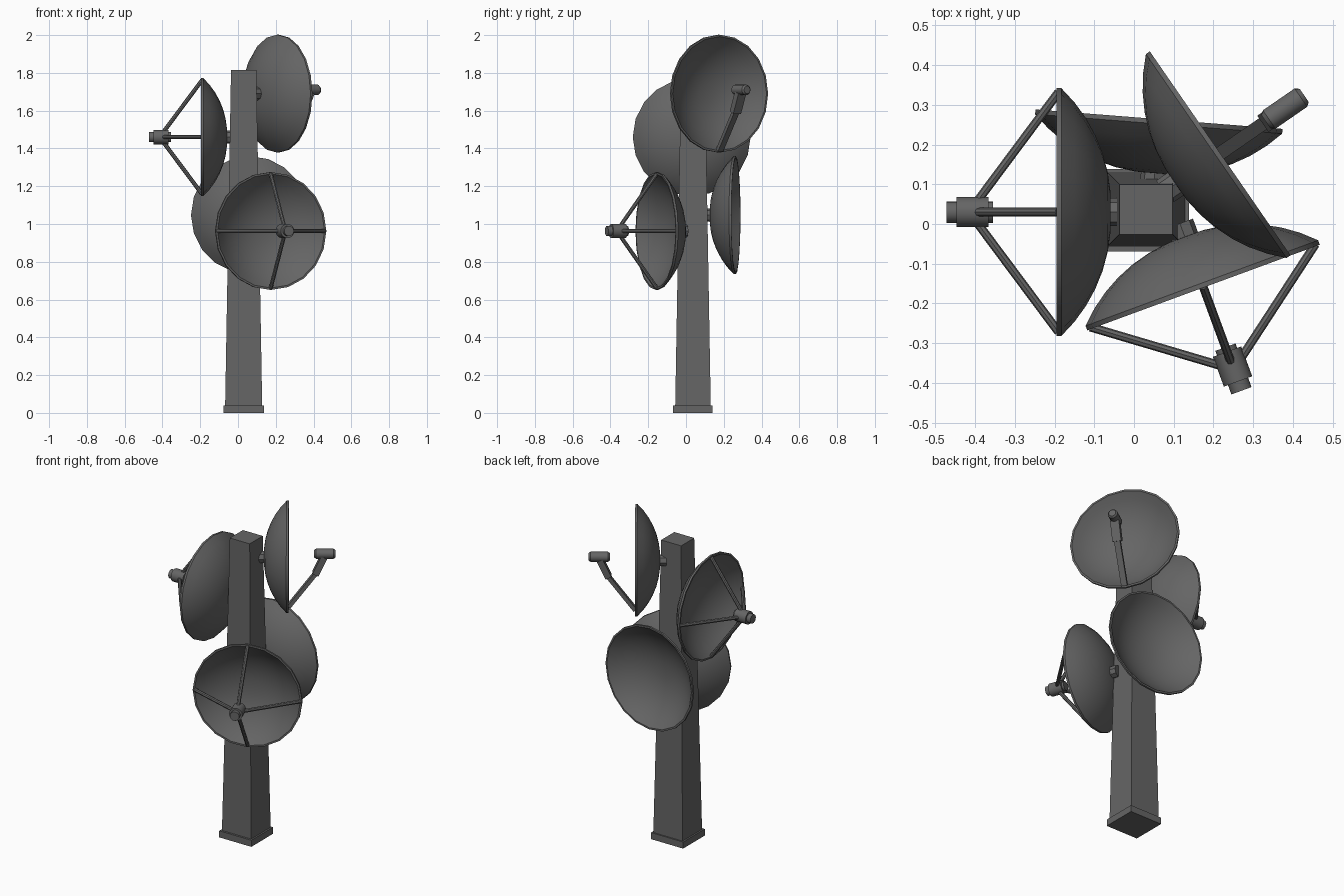
import bpy, bmesh, math
from mathutils import Vector, Matrix

if "Cube" in bpy.data.objects:
    bpy.data.objects.remove(bpy.data.objects["Cube"], do_unlink=True)

grey = bpy.data.materials.new("dark_grey_metal")
grey.use_nodes = True
colour = (0.13, 0.13, 0.13, 1)
grey.diffuse_color = colour
grey.node_tree.nodes["Principled BSDF"].inputs["Base Color"].default_value = colour

RADIUS, DEPTH, SIDES = 0.312, 0.137, 20


def finish(name, bm, matrix=None, smooth=True):
    bmesh.ops.recalc_face_normals(bm, faces=bm.faces)
    mesh = bpy.data.meshes.new(name)
    bm.to_mesh(mesh)
    bm.free()
    mesh.materials.append(grey)
    obj = bpy.data.objects.new(name, mesh)
    bpy.context.scene.collection.objects.link(obj)
    if matrix:
        obj.matrix_world = matrix
    if smooth:
        bpy.ops.object.select_all(action="DESELECT")
        obj.select_set(True)
        bpy.context.view_layer.objects.active = obj
        bpy.ops.object.shade_smooth_by_angle(angle=math.radians(35))
    return obj


def lathe(name, profile, matrix, sides):
    """Spin (radius, height) points around local z."""
    bm = bmesh.new()
    verts = [bm.verts.new((r, 0, h)) for r, h in profile]
    edges = [bm.edges.new(pair) for pair in zip(verts, verts[1:])]
    bmesh.ops.spin(bm, geom=verts + edges, angle=math.tau, steps=sides,
                   axis=(0, 0, 1), cent=(0, 0, 0))
    bmesh.ops.remove_doubles(bm, verts=bm.verts, dist=0.0005)
    return finish(name, bm, matrix)


def tapered_box(name, centre, bottom, top, z0, z1):
    bm = bmesh.new()
    bmesh.ops.create_cube(bm, size=2)
    for v in bm.verts:
        half, z = (top, z1) if v.co.z > 0 else (bottom, z0)
        v.co = (centre[0] + v.co.x * half[0], centre[1] + v.co.y * half[1], z)
    finish(name, bm, smooth=False)


def bar(name, frame, start, end, width, thick):
    """Box between two points of a dish frame; width runs across the dish."""
    a, b = Vector(start), Vector(end)
    along = (b - a).normalized()
    across = Vector((1, 0, 0))
    rot = Matrix((across, along.cross(across), along)).transposed().to_4x4()
    bm = bmesh.new()
    bmesh.ops.create_cube(bm, size=1)
    bmesh.ops.scale(bm, vec=(width, thick, (b - a).length), verts=bm.verts)
    finish(name, bm, frame @ Matrix.Translation((a + b) / 2) @ rot, smooth=False)


def rod(name, frame, start, end, radius):
    a, b = Vector(start), Vector(end)
    rot = (b - a).to_track_quat("Z", "Y").to_matrix().to_4x4()
    lathe(name, [(0, 0), (radius, 0), (radius, (b - a).length), (0, (b - a).length)],
          frame @ Matrix.Translation(a) @ rot, 8)


def dish(name, centre, angle):
    """Dish frame: local z points out of the bowl, local y points up."""
    out = Vector((math.cos(angle), math.sin(angle), 0))
    up = Vector((0, 0, 1))
    rot = Matrix((up.cross(out), up, out)).transposed().to_4x4()
    frame = Matrix.Translation(centre) @ rot
    steps, lip, wall = 7, 0.012, 0.01
    sphere = (RADIUS ** 2 + DEPTH ** 2) / (2 * DEPTH)
    sweep = math.asin(RADIUS / sphere)
    arc = [(sphere * math.sin(sweep * i / steps),
            sphere * (1 - math.cos(sweep * i / steps)) - DEPTH)
           for i in range(steps + 1)]
    outer = [(r, h - lip * r / RADIUS) for r, h in arc]
    inner = [(r * (1 - wall / RADIUS), h + wall * (1 - r / RADIUS)) for r, h in arc]
    lathe(name, outer + [(RADIUS, 0)] + inner[::-1], frame, SIDES)
    # short mount behind the bowl
    rod(name + "_mount", frame, (0, 0, -DEPTH - 0.035), (0, 0, -DEPTH + 0.008), 0.035)
    return frame


def tripod_feed(name, frame):
    # four struts from the rim to a stepped receiver
    for i in range(4):
        a = i * math.pi / 2
        reach = RADIUS - 0.01
        rod(f"{name}_strut_{i + 1}", frame,
            (reach * math.cos(a), reach * math.sin(a), -0.005), (0, 0, 0.22), 0.011)
    lathe(name + "_receiver",
          [(0, 0.16), (0.027, 0.16), (0.027, 0.172), (0.038, 0.172), (0.038, 0.252),
           (0.027, 0.252), (0.027, 0.277), (0, 0.277)], frame, 16)


# mast
tapered_box("mast_base", (0.03, 0.035), (0.108, 0.104), (0.108, 0.104), 0, 0.04)
tapered_box("mast", (0.03, 0.037), (0.098, 0.094), (0.067, 0.063), 0.04, 1.815)

# dishes
right_dish = dish("right_dish", (-0.195, 0.03, 1.46), math.pi)
front_dish = dish("front_dish", (0.175, -0.16, 0.963), math.radians(-69.8))
top_dish = dish("top_dish", (0.217, 0.178, 1.69), math.radians(34.6))
back_dish = dish("back_dish", (0.063, 0.264, 1.047), math.radians(85.5))
tripod_feed("right_feed", right_dish)
tripod_feed("front_feed", front_dish)

# offset arm, knuckle and rounded receiver on the top dish
bar("offset_arm", top_dish, (0, -0.3, 0), (0, -0.09, 0.155), 0.034, 0.022)
bar("offset_knuckle", top_dish, (0, -0.1, 0.147), (0, 0.005, 0.195), 0.05, 0.036)
lathe("offset_receiver",
      [(0, 0.14), (0.02, 0.14), (0.028, 0.15), (0.028, 0.247), (0.02, 0.257), (0, 0.257)],
      top_dish @ Matrix.Translation((0, 0.02, 0)), 16)
